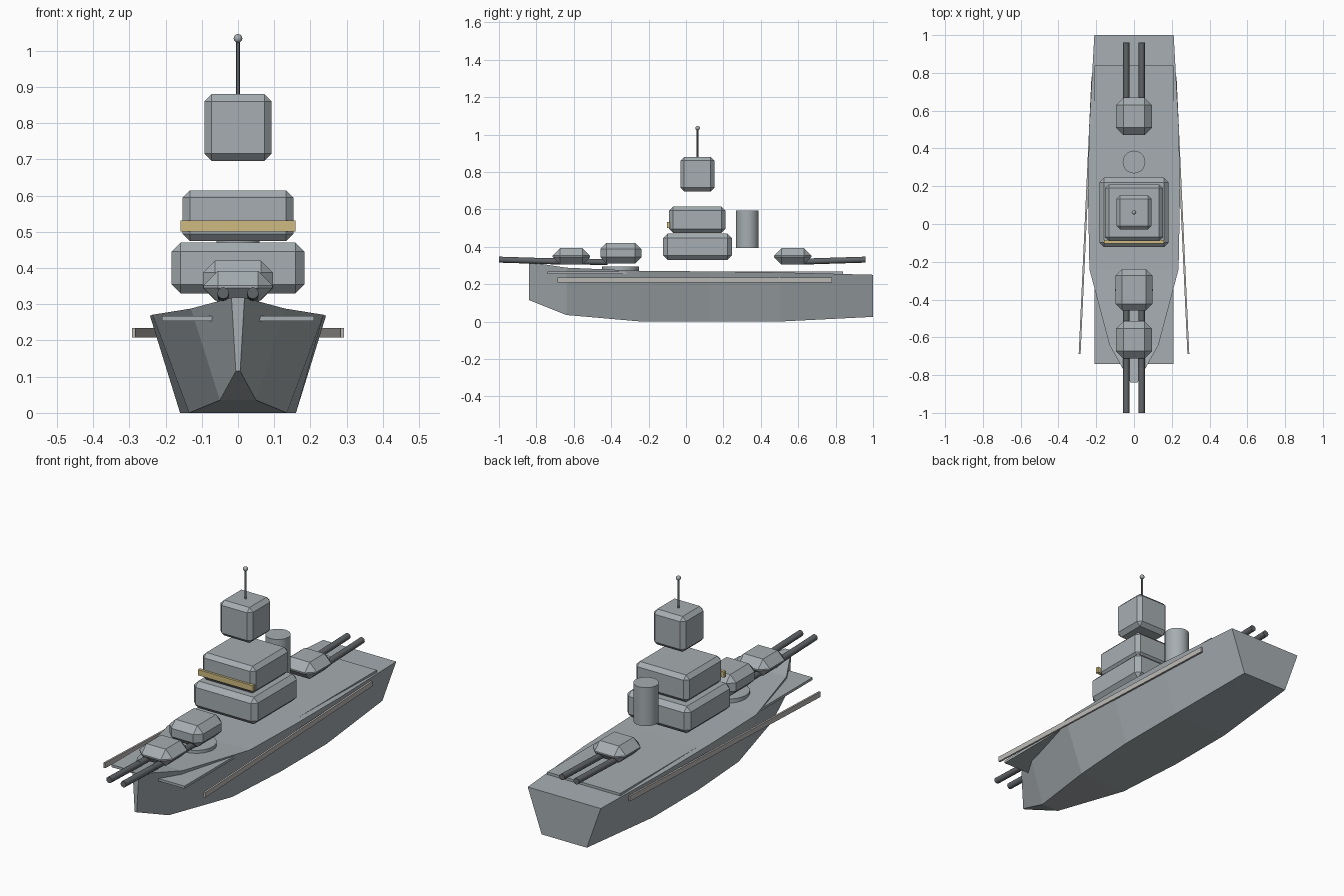
import bpy, bmesh, math
from mathutils import Vector

if "Cube" in bpy.data.objects:
    bpy.data.objects.remove(bpy.data.objects["Cube"], do_unlink=True)


def material(name, rgb):
    m = bpy.data.materials.new(name)
    m.use_nodes = True
    m.diffuse_color = (*rgb, 1)
    bsdf = next(n for n in m.node_tree.nodes if n.type == 'BSDF_PRINCIPLED')
    bsdf.inputs["Base Color"].default_value = (*rgb, 1)
    return m


GREY = material("naval grey", (0.38, 0.42, 0.44))
DARK = material("gunmetal", (0.12, 0.13, 0.14))
PALE = material("pale rail grey", (0.50, 0.48, 0.46))
GOLD = material("window gold", (0.62, 0.50, 0.22))


def finish(name, bm, mat, smooth=False):
    bmesh.ops.recalc_face_normals(bm, faces=bm.faces)
    mesh = bpy.data.meshes.new(name)
    bm.to_mesh(mesh)
    bm.free()
    mesh.materials.append(mat)
    ob = bpy.data.objects.new(name, mesh)
    bpy.context.collection.objects.link(ob)
    if smooth:
        bpy.ops.object.select_all(action='DESELECT')
        ob.select_set(True)
        bpy.context.view_layer.objects.active = ob
        bpy.ops.object.shade_smooth_by_angle(angle=math.radians(40))
    return ob


def box(name, half_x, y0, y1, z0, z1, mat=GREY, bevel=0):
    """Box centred on x = 0, with optional flat chamfers."""
    bm = bmesh.new()
    bmesh.ops.create_cube(bm, size=1)
    bmesh.ops.scale(bm, vec=(2 * half_x, y1 - y0, z1 - z0), verts=bm.verts)
    if bevel:
        bmesh.ops.bevel(bm, geom=bm.edges[:], offset=bevel, segments=1,
                        affect='EDGES', profile=0.5)
    bmesh.ops.translate(bm, vec=(0, (y0 + y1) / 2, (z0 + z1) / 2), verts=bm.verts)
    return finish(name, bm, mat)


def rod(name, a, b, radius, mat, sides=12):
    """Cylinder from point a to point b."""
    a, b = Vector(a), Vector(b)
    bm = bmesh.new()
    bmesh.ops.create_cone(bm, cap_ends=True, segments=sides, radius1=radius,
                          radius2=radius, depth=(b - a).length)
    turn = (b - a).to_track_quat('Z', 'Y').to_matrix()
    bmesh.ops.rotate(bm, cent=(0, 0, 0), matrix=turn, verts=bm.verts)
    bmesh.ops.translate(bm, vec=(a + b) / 2, verts=bm.verts)
    return finish(name, bm, mat, smooth=True)


# Hull sections: y, deck half width, deck z, keel half width, keel z
sections = [
    (-0.84, 0.018, 0.318, 0.006, 0.115),
    (-0.64, 0.13, 0.288, 0.05, 0.035),
    (-0.24, 0.236, 0.271, 0.135, 0.0),
    (0.13, 0.243, 0.268, 0.16, 0.0),
    (0.5, 0.238, 0.263, 0.16, 0.0),
    (1.0, 0.21, 0.25, 0.13, 0.025),
]
bm = bmesh.new()
rings = [[bm.verts.new(p) for p in ((-w, y, z), (w, y, z), (k, y, kz), (-k, y, kz))]
         for y, w, z, k, kz in sections]
for r, s in zip(rings, rings[1:]):
    for i in range(4):
        j = (i + 1) % 4
        bm.faces.new((r[i], r[j], s[j], s[i]))
bm.faces.new(rings[0])
bm.faces.new(rings[-1])
finish("hull", bm, GREY)

# Flat deck plate
box("deck_plate", 0.21, -0.74, 0.84, 0.254, 0.267)

# Side rails, splayed outward toward the bow
for side, label in ((1, "left"), (-1, "right")):
    rail = box(label + "_rail", 0.005, -0.735, 0.735, 0.208, 0.235, PALE)
    rail.location = (side * 0.254, 0.047, 0)
    rail.rotation_euler.z = side * math.atan(0.046)

# Superstructure
box("lower_deckhouse", 0.183, -0.122, 0.245, 0.33, 0.47, bevel=0.024)
box("upper_deckhouse", 0.153, -0.09, 0.21, 0.474, 0.614, bevel=0.02)
box("window_band", 0.159, -0.102, -0.086, 0.501, 0.531, GOLD)
box("bridge_tower", 0.093, -0.03, 0.152, 0.696, 0.88, bevel=0.02)

# Funnel and mast
rod("funnel", (0, 0.328, 0.393), (0, 0.328, 0.593), 0.06, GREY, 24)
rod("mast", (0, 0.062, 0.87), (0, 0.062, 1.03), 0.005, DARK)
bm = bmesh.new()
bmesh.ops.create_uvsphere(bm, u_segments=16, v_segments=8, radius=0.012)
bmesh.ops.translate(bm, vec=(0, 0.062, 1.034), verts=bm.verts)
finish("mast_ball", bm, GREY, smooth=True)

# Turrets
rod("turret_base", (0, -0.35, 0.265), (0, -0.35, 0.294), 0.1, GREY, 24)
box("raised_turret", 0.097, -0.458, -0.238, 0.31, 0.421, bevel=0.034)
box("front_turret", 0.095, -0.713, -0.513, 0.305, 0.392, bevel=0.04)
box("rear_turret", 0.095, 0.47, 0.67, 0.305, 0.392, bevel=0.04)

# Twin gun barrels: breech (y, z) and muzzle (y, z)
guns = {"raised": ((-0.42, 0.318), (-0.76, 0.324)),
        "front": ((-0.65, 0.320), (-1.0, 0.331)),
        "rear": ((0.61, 0.320), (0.96, 0.331))}
for name, (breech, muzzle) in guns.items():
    for side, label in ((1, "left"), (-1, "right")):
        x = side * 0.041
        rod(f"{name}_{label}_barrel", (x, *breech), (x, *muzzle), 0.016, DARK)
